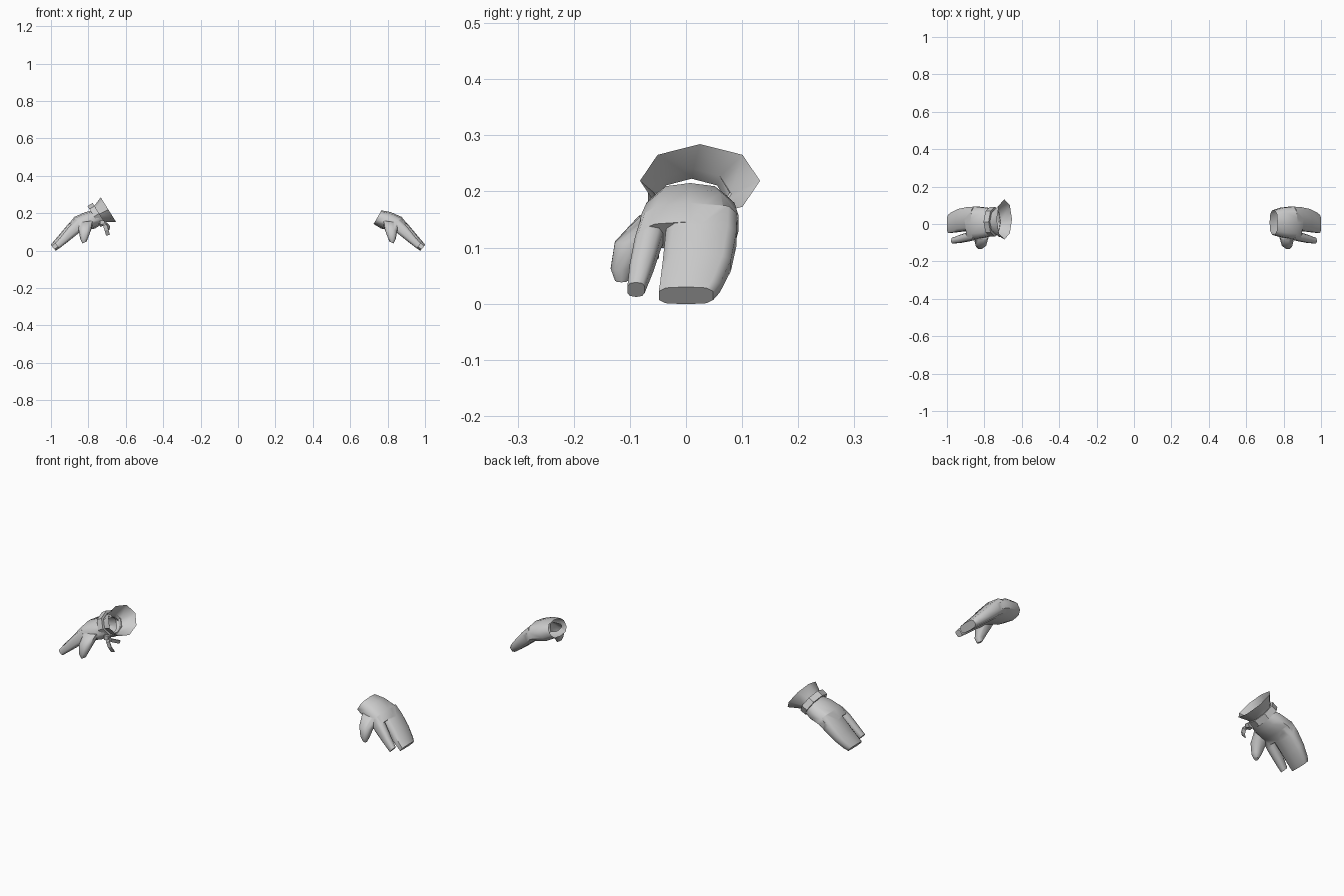
import bpy, bmesh
from math import cos, sin, pi
from mathutils import Vector

if "Cube" in bpy.data.objects:
    bpy.data.objects.remove(bpy.data.objects["Cube"])


def new_object(name, bm):
    bmesh.ops.recalc_face_normals(bm, faces=bm.faces)
    me = bpy.data.meshes.new(name)
    bm.to_mesh(me)
    bm.free()
    ob = bpy.data.objects.new(name, me)
    bpy.context.collection.objects.link(ob)
    return ob


def loft(name, rings, caps=True, cyclic=False):
    bm = bmesh.new()
    vs = [[bm.verts.new(p) for p in r] for r in rings]
    n = len(vs[0])
    pairs = list(zip(vs, vs[1:])) + ([(vs[-1], vs[0])] if cyclic else [])
    for a, b in pairs:
        for i in range(n):
            j = (i + 1) % n
            bm.faces.new((a[i], a[j], b[j], b[i]))
    if caps:
        bm.faces.new(vs[0])
        bm.faces.new(vs[-1])
    return new_object(name, bm)


def section(top, bot, y0, y1, n=10, e=0.8):
    """Rounded cross-section spanning two xz points and a y range."""
    c = Vector(((top[0] + bot[0]) / 2, (y0 + y1) / 2, (top[1] + bot[1]) / 2))
    v = Vector(((top[0] - bot[0]) / 2, 0, (top[1] - bot[1]) / 2))
    u = Vector((0, (y1 - y0) / 2, 0))
    sp = lambda t: (1 if t > 0 else -1) * abs(t) ** e
    ang = [2 * pi * (i + 0.5) / n for i in range(n)]
    return [c + u * sp(cos(a)) + v * sp(sin(a)) for a in ang]


def shade(ob, angle):
    bpy.ops.object.select_all(action='DESELECT')
    ob.select_set(True)
    bpy.context.view_layer.objects.active = ob
    bpy.ops.object.shade_smooth_by_angle(angle=angle)


# Glove parts: palm, mitten finger block, index finger, thumb
palm = loft("right_glove", [section(*s) for s in (
    ((.767, .215), (.725, .142), -.060, .075),
    ((.815, .206), (.765, .118), -.074, .090),
    ((.875, .180), (.815, .106), -.084, .097),
    ((.902, .146), (.852, .096), -.086, .092))])
fingers = loft("finger_block", [section(*s, e=0.6) for s in (
    ((.872, .178), (.820, .115), -.030, .092),
    ((.908, .142), (.856, .090), -.038, .092),
    ((.952, .089), (.908, .048), -.043, .082),
    ((.990, .044), (.955, .012), -.048, .062),
    ((1.001, .030), (.975, -.001), -.050, .050))])
index = loft("index_finger", [section(*s, e=0.7) for s in (
    ((.865, .165), (.825, .115), -.082, -.030),
    ((.902, .130), (.858, .088), -.092, -.043),
    ((.942, .080), (.912, .046), -.101, -.058),
    ((.978, .038), (.956, .012), -.105, -.073))])
thumb = loft("thumb", [section(*s) for s in (
    ((.855, .150), (.772, .160), -.085, -.020),
    ((.852, .108), (.785, .112), -.128, -.060),
    ((.843, .060), (.802, .066), -.135, -.093),
    ((.832, .038), (.811, .047), -.127, -.103))])

# Join the parts into one skin
for part in (fingers, index, thumb):
    m = palm.modifiers.new("union", 'BOOLEAN')
    m.operation = 'UNION'
    m.solver = 'EXACT'
    m.object = part
dg = bpy.context.evaluated_depsgraph_get()
mesh = bpy.data.meshes.new_from_object(palm.evaluated_get(dg))
palm.modifiers.clear()
palm.data = mesh
for part in (fingers, index, thumb):
    bpy.data.objects.remove(part)

# Open the wrist
bm = bmesh.new()
bm.from_mesh(mesh)
axis = Vector((-.865, 0, .5))
wrist = [f for f in bm.faces if f.normal.dot(axis) > .95
         and f.calc_center_median().x < .76]
bmesh.ops.delete(bm, geom=wrist, context='FACES')
bm.to_mesh(mesh)

# Mirrored left glove
for v in bm.verts:
    v.co.x *= -1
bmesh.ops.reverse_faces(bm, faces=bm.faces)
me = bpy.data.meshes.new("left_glove")
bm.to_mesh(me)
bm.free()
left = bpy.data.objects.new("left_glove", me)
bpy.context.collection.objects.link(left)
for g in (palm, left):
    shade(g, 0.9)

# Cuff and band around the left wrist
A, U, V = Vector((.85, 0, .53)), Vector((0, 1, 0)), Vector((-.53, 0, .85))


def ring(c, ry, rv, n=8):
    return [Vector(c) + U * ry * cos(2 * pi * i / n) + V * rv * sin(2 * pi * i / n)
            for i in range(n)]


cuff = loft("flared_cuff", [ring((-.765, .010, .182), .064, .048),
                            ring((-.740, .013, .196), .068, .052),
                            ring((-.693, .025, .219), .107, .077)], caps=False)
shade(cuff, 0.9)
b = Vector((-.756, .012, .190))
band = loft("wrist_band", [ring(b + A * d, .066 + r, .052 + r) for d, r in (
    (-.016, 0), (-.016, .014), (.016, .014), (.016, 0))], caps=False, cyclic=True)
shade(band, 0.5)


# Knot and two ribbon tails under the band
def ribbon(name, path, w):
    w = Vector(w)
    bm = bmesh.new()
    rows = [(bm.verts.new(Vector(p) - w), bm.verts.new(Vector(p) + w)) for p in path]
    for a, c in zip(rows, rows[1:]):
        bm.faces.new((a[0], a[1], c[1], c[0]))
    ob = new_object(name, bm)
    m = ob.modifiers.new("thickness", 'SOLIDIFY')
    m.thickness = 0.004
    return ob


ribbon("ribbon_tail_long", [(-.725, -.050, .150), (-.712, -.070, .138),
                            (-.703, -.068, .110), (-.695, -.052, .082)], (.010, 0, .003))
ribbon("ribbon_tail_short", [(-.725, -.050, .150), (-.705, -.052, .140),
                             (-.692, -.030, .130), (-.686, -.005, .118)], (.003, 0, .009))
bm = bmesh.new()
bmesh.ops.create_cube(bm, size=.024)
knot = new_object("ribbon_knot", bm)
knot.location = (-.727, -.050, .150)
